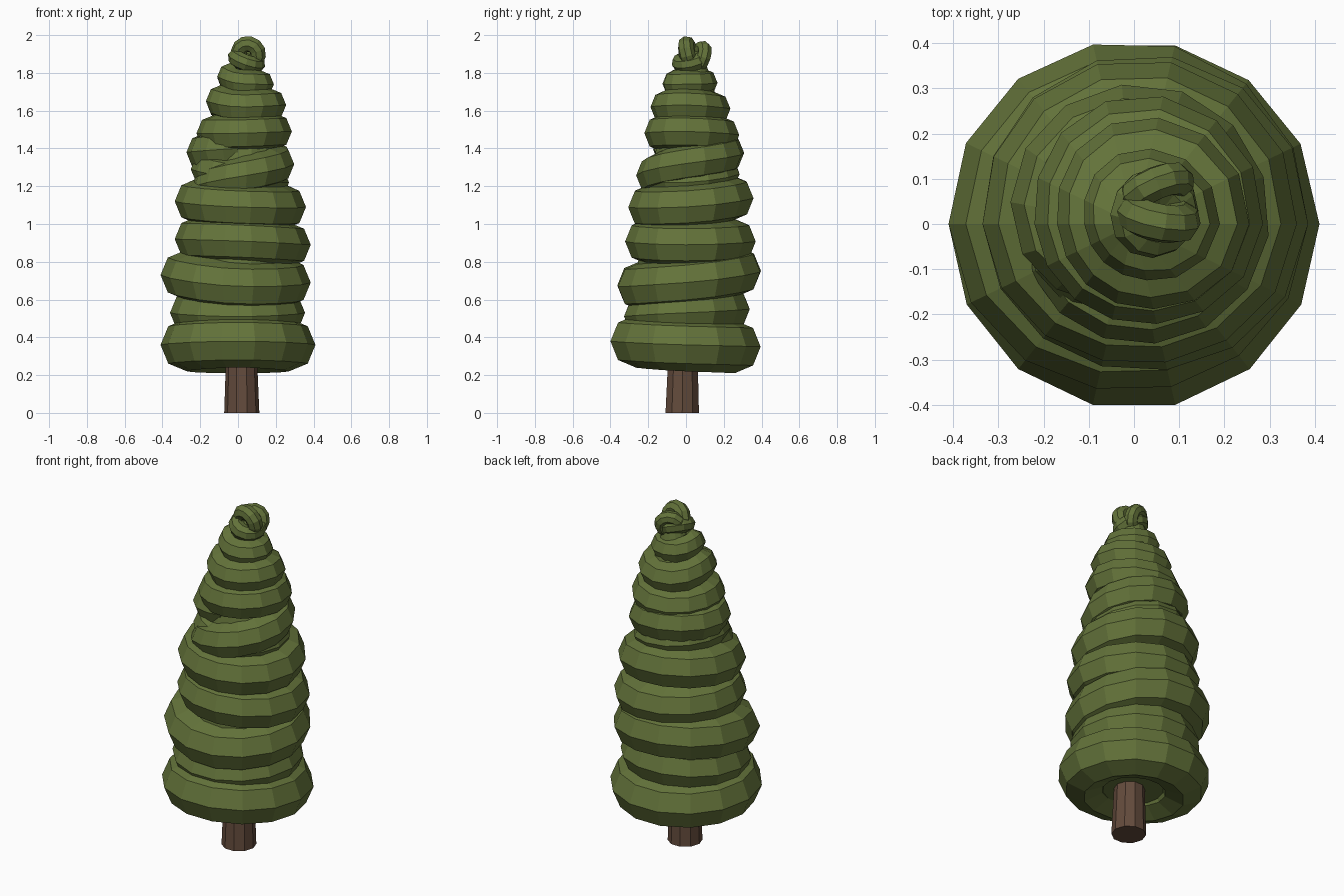
import bpy, bmesh, math
from mathutils import Vector, Matrix

if "Cube" in bpy.data.objects:
    bpy.data.objects.remove(bpy.data.objects["Cube"])


def material(name, color):
    m = bpy.data.materials.new(name)
    m.diffuse_color = (*color, 1)
    m.use_nodes = True
    m.node_tree.nodes["Principled BSDF"].inputs["Base Color"].default_value = m.diffuse_color
    return m


GREEN = material("foliage green", (0.125, 0.17, 0.042))
BROWN = material("bark brown", (0.125, 0.07, 0.045))
SIDES = 14


def finish(name, bm, mat):
    bmesh.ops.recalc_face_normals(bm, faces=bm.faces)
    me = bpy.data.meshes.new(name)
    bm.to_mesh(me)
    bm.free()
    me.materials.append(mat)
    ob = bpy.data.objects.new(name, me)
    bpy.context.collection.objects.link(ob)
    return ob


def skin(bm, rings, closed=False):
    """Join vertex loops into a tube."""
    loops = [[bm.verts.new(p) for p in r] for r in rings]
    n = len(loops[0])
    pairs = list(zip(loops, loops[1:]))
    if closed:
        pairs.append((loops[-1], loops[0]))
    for a, b in pairs:
        for i in range(n):
            j = (i + 1) % n
            bm.faces.new((a[i], a[j], b[j], b[i]))
    if not closed:
        bm.faces.new(loops[0])
        bm.faces.new(loops[-1])


def spline(vals, t, closed):
    """Catmull-Rom through values one quarter turn apart."""
    n = len(vals)
    i = int(t)
    f = t - i
    get = lambda k: vals[k % n] if closed else vals[max(0, min(n - 1, k))]
    a, b, c, d = (get(i + k) for k in (-1, 0, 1, 2))
    return b + 0.5 * f * (c - a + f * (2*a - 5*b + 4*c - d + f * (3*(b - c) + d - a)))


def band(name, tube, reach, heights):
    """Octagonal coil; reach and heights run left, front, right, back (, left)."""
    closed = len(reach) == 4
    turns = 4 if closed else len(reach) - 1
    count = round(SIDES * turns / 4) + (0 if closed else 1)
    rings = []
    for k in range(count):
        t = k * 4 / SIDES if closed else k * turns / (count - 1)
        a = math.pi + t * math.pi / 2
        r = spline(reach, t, closed) - tube
        z = spline(heights, t, closed)
        ring = []
        for s in range(8):
            b = s * math.pi / 4
            rr = r + tube * math.cos(b)
            ring.append((rr * math.cos(a), rr * math.sin(a), z + tube * math.sin(b)))
        rings.append(ring)
    bm = bmesh.new()
    skin(bm, rings, closed)
    finish(name, bm, GREEN)


# Foliage coils, bottom to top
BANDS = [
    (0.14, (.41, .41, .41, .405), (.36, .38, .36, .35)),
    (0.12, (.36, .335, .355, .345), (.53, .51, .53, .55)),
    (0.13, (.41, .37, .385, .405), (.73, .67, .69, .75)),
    (0.12, (.335, .325, .385, .375), (.92, .91, .89, .91)),
    (0.12, (.335, .31, .36, .365), (1.12, 1.09, 1.09, 1.14)),
    (0.105, (.25, .265, .30, .31, .27, .17), (1.19, 1.25, 1.32, 1.375, 1.38, 1.40)),
    (0.10, (.25, .23, .27, .29), (1.29, 1.24, 1.22, 1.27)),
    (0.10, (.22, .22, .285, .285), (1.48, 1.48, 1.49, 1.47)),
    (0.09, (.17, .185, .255, .235), (1.65, 1.62, 1.63, 1.61)),
    (0.075, (.11, .12, .19, .165), (1.78, 1.745, 1.74, 1.75)),
]
for i, (tube, reach, heights) in enumerate(BANDS):
    band(f"foliage_coil_{i + 1}", tube, reach, heights)

# Inner core filling the coils
bm = bmesh.new()
CORE = [(0, .28, .27), (0, .45, .29), (.01, .8, .27), (.02, 1.15, .24),
        (.03, 1.45, .18), (.04, 1.68, .12), (.045, 1.86, .06)]
skin(bm, [[(c + r * math.cos(2 * math.pi * k / SIDES),
            c + r * math.sin(2 * math.pi * k / SIDES), z) for k in range(SIDES)]
          for c, z, r in CORE])
finish("foliage_core", bm, GREEN)


# Knotted tip: crossing loops
def loop(name, center, axis, big, small):
    rot = Vector((0, 0, 1)).rotation_difference(Vector(axis)).to_matrix().to_4x4()
    mat = Matrix.Translation(center) @ rot
    rings = []
    for k in range(12):
        a = k * math.pi / 6
        rings.append([mat @ Vector(((big + small * math.cos(b)) * math.cos(a),
                                    (big + small * math.cos(b)) * math.sin(a),
                                    small * math.sin(b)))
                      for b in (s * math.pi / 4 for s in range(8))])
    bm = bmesh.new()
    skin(bm, rings, True)
    finish(name, bm, GREEN)


loop("tip_loop_upright", (.055, .015, 1.903), (.2, 1, .25), .052, .043)
loop("tip_loop_back", (.05, .075, 1.885), (-.45, 1, -.35), .05, .038)
loop("tip_loop_tilted", (.045, .025, 1.865), (.35, -.25, 1), .058, .045)

# Trunk
bm = bmesh.new()
skin(bm, [[(cx + r * math.cos(2 * math.pi * k / 10), cy + r * math.sin(2 * math.pi * k / 10), z)
           for k in range(10)]
          for cx, cy, z, r in ((.02, -.02, 0, .093), (.018, -.015, .4, .078))])
finish("trunk", bm, BROWN)
